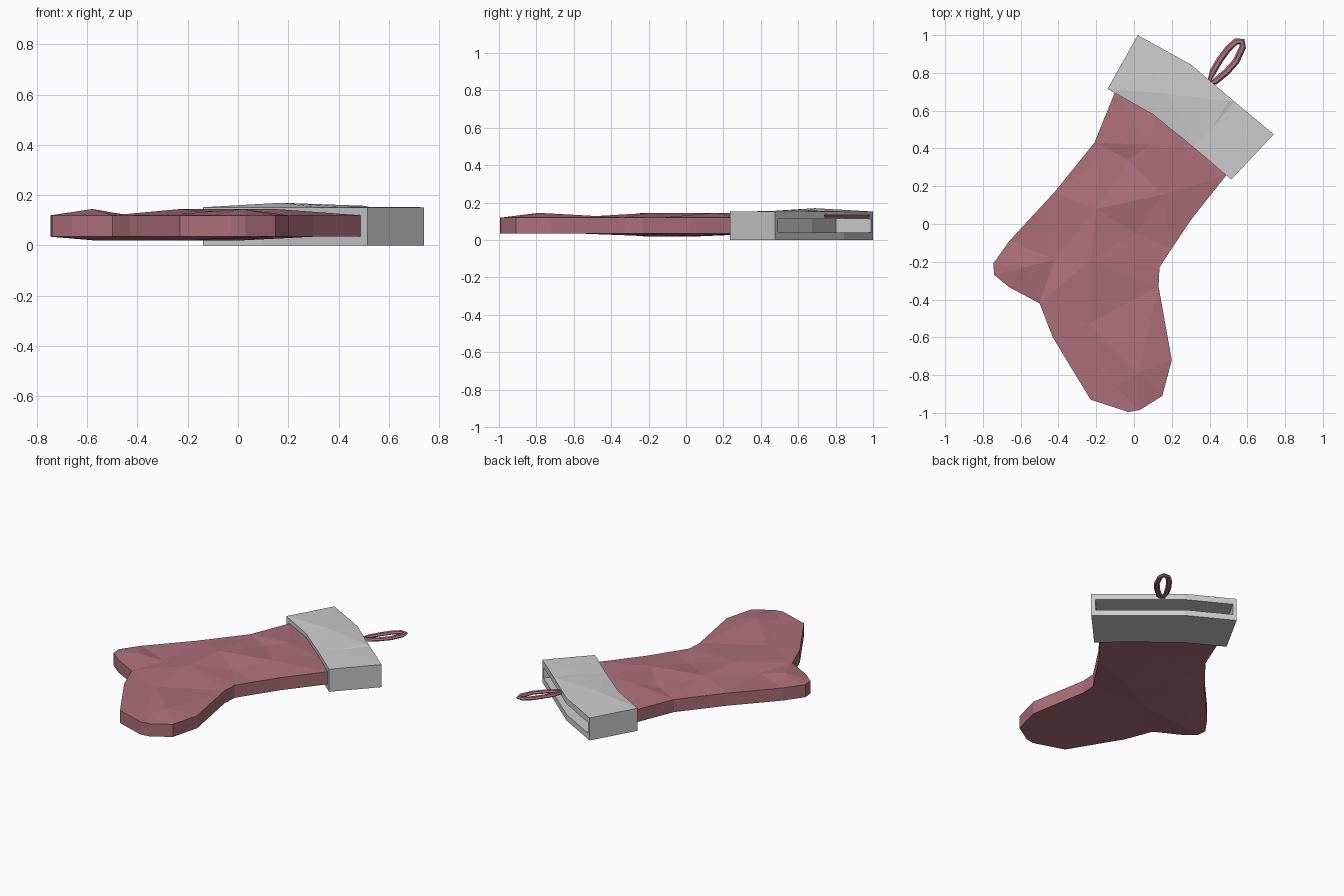
import bpy, bmesh
from mathutils import Vector
from mathutils.geometry import delaunay_2d_cdt

if "Cube" in bpy.data.objects:
    bpy.data.objects.remove(bpy.data.objects["Cube"])

red = bpy.data.materials.new("red_felt")
red.diffuse_color = (0.42, 0.16, 0.20, 1)
red.use_nodes = True
red.node_tree.nodes["Principled BSDF"].inputs["Base Color"].default_value = red.diffuse_color


def slab(name, outline, z0, z1, top=(), bottom=(), mat=None):
    """Counter-clockwise outline with straight walls; the caps are
    triangulated through raised or lowered inner points."""
    bm = bmesh.new()
    n = len(outline)
    rings = []
    for z, inner, flip in ((z0, bottom, True), (z1, top, False)):
        flat = [Vector(p) for p in outline] + [Vector(p[:2]) for p in inner]
        edges = [(i, (i + 1) % n) for i in range(n)]
        co, _, faces, _, _, _ = delaunay_2d_cdt(flat, edges, [], 1, 1e-5)
        heights = [z] * n + [p[2] for p in inner]
        vs = []
        for c in co:
            k = min(range(len(flat)), key=lambda i: (flat[i] - c).length)
            vs.append((k, bm.verts.new((c.x, c.y, heights[k]))))
        for f in faces:
            loop = [vs[i][1] for i in f]
            bm.faces.new(loop[::-1] if flip else loop)
        lookup = dict(vs)
        rings.append([lookup[i] for i in range(n)])
    lo, hi = rings
    for i in range(n):
        j = (i + 1) % n
        bm.faces.new((lo[i], lo[j], hi[j], hi[i]))
    bmesh.ops.recalc_face_normals(bm, faces=bm.faces)
    mesh = bpy.data.meshes.new(name)
    bm.to_mesh(mesh)
    bm.free()
    ob = bpy.data.objects.new(name, mesh)
    bpy.context.collection.objects.link(ob)
    if mat:
        mesh.materials.append(mat)
    return ob


# Stocking body: boot-shaped slab with soft dents and bumps
body = [(-.08, .75), (-.10, .70), (-.21, .43), (-.42, .17), (-.66, -.09),
        (-.745, -.21), (-.74, -.27), (-.66, -.335), (-.50, -.42), (-.43, -.60),
        (-.23, -.93), (-.03, -.995), (.03, -.985), (.15, -.91), (.20, -.72),
        (.13, -.33), (.135, -.23), (.20, -.13), (.30, .02), (.49, .26),
        (.53, .31), (.13, .63)]
bumps = [(-.58, -.23, .145), (-.42, -.185, .118), (-.23, -.19, .145),
         (.01, -.05, .12), (.15, .155, .145), (-.20, .08, .145),
         (-.03, .34, .12), (-.18, .34, .125), (.08, .42, .145),
         (.32, .40, .125), (-.24, -.53, .125), (.02, -.79, .145),
         (-.09, -.87, .122)]
dips = [(-.57, -.23, .02), (-.23, -.19, .02), (.01, -.05, .02),
        (-.20, .08, .02), (-.24, -.58, .035), (.08, .32, .035)]
slab("stocking_body", body, .035, .12, bumps, dips, red)

# Cuff: mouth edge and foot-side edge, with a pocket cut into the mouth
mouth = [Vector(p) for p in ((.02, 1.0), (.30, .845), (.53, .65), (.74, .475))]
foot = [Vector(p) for p in ((-.14, .715), (.10, .58), (.31, .41), (.515, .235))]
cuff = slab("cuff", foot + mouth[::-1], 0, .152,
            [(.17, .69, .17), (.41, .50, .155), (.50, .65, .158)])

inset = [Vector(p) for p in ((.02, -.012), (0, 0), (0, 0), (-.02, .015))]
outer = [m + i + (m - f) * .1 for m, f, i in zip(mouth, foot, inset)]
inner = [m + i + (f - m) * .65 for m, f, i in zip(mouth, foot, inset)]
pocket = slab("pocket_cutter", inner + outer[::-1], .04, .112)
pocket.hide_render = True
pocket.hide_set(True)
cut = cuff.modifiers.new("pocket", 'BOOLEAN')
cut.operation = 'DIFFERENCE'
cut.solver = 'EXACT'
cut.object = pocket

# Hanging loop: flattened teardrop of cord
curve = bpy.data.curves.new("hanging_loop", 'CURVE')
curve.dimensions = '3D'
curve.bevel_depth = .018
curve.bevel_resolution = 1
path = [(.395, .745), (.42, .81), (.455, .87), (.50, .93), (.54, .966),
        (.572, .966), (.575, .935), (.54, .86), (.49, .805), (.43, .755)]
sp = curve.splines.new('POLY')
sp.points.add(len(path) - 1)
for pt, (x, y) in zip(sp.points, path):
    pt.co = (x, y, 0, 1)
sp.use_cyclic_u = True
loop = bpy.data.objects.new("hanging_loop", curve)
loop.location.z = .13
loop.scale.z = .6
curve.materials.append(red)
bpy.context.collection.objects.link(loop)
bpy.context.view_layer.objects.active = loop
loop.select_set(True)
bpy.ops.object.convert(target='MESH')
bpy.ops.object.shade_flat()
